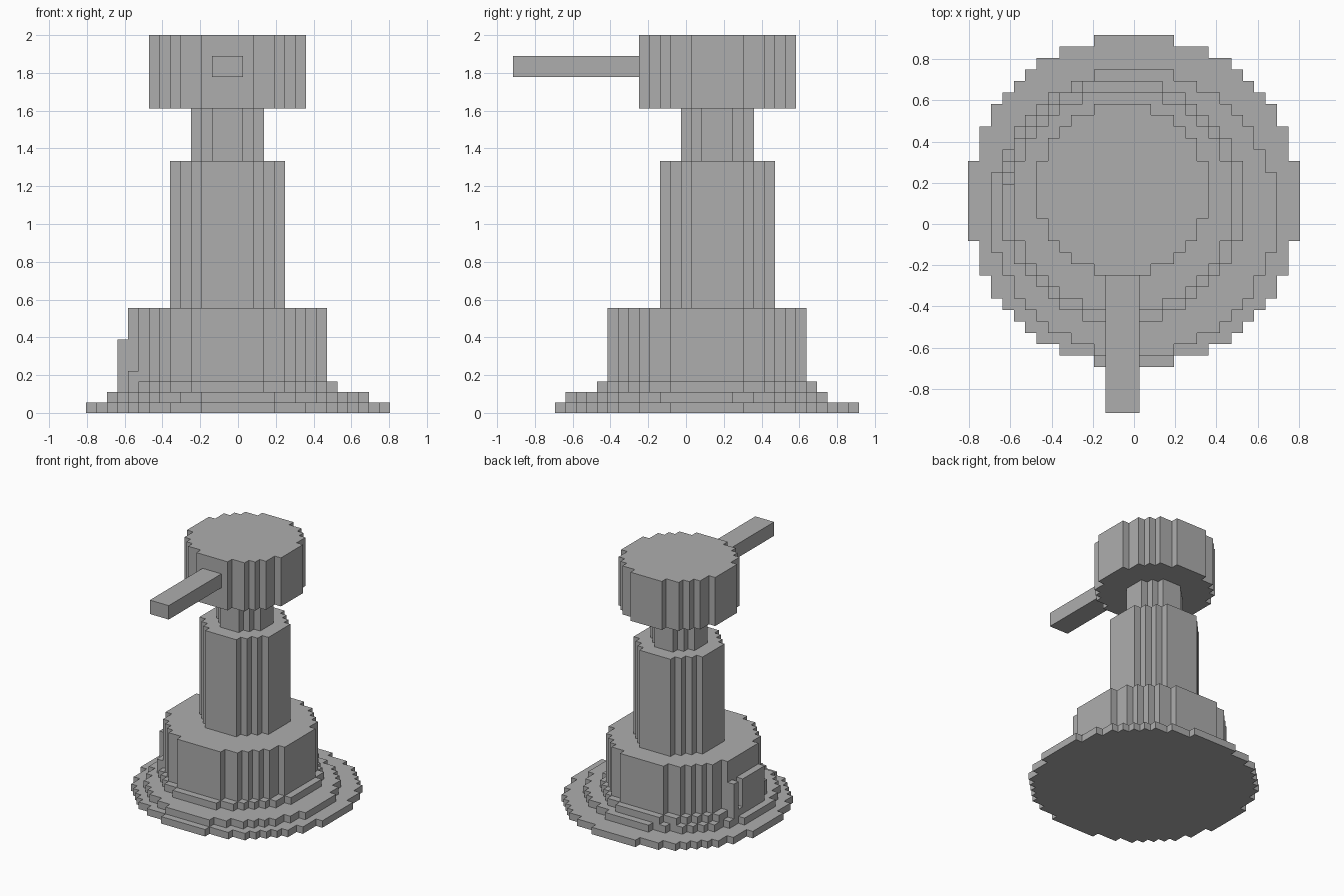
import bpy
import bmesh
import math

UNIT = 1 / 18  # edge of one building block

cube = bpy.data.objects.get("Cube")
if cube:
    bpy.data.objects.remove(cube, do_unlink=True)

grey = bpy.data.materials.new("plain grey")
grey.use_nodes = True
colour = (0.42, 0.42, 0.42, 1)
grey.diffuse_color = colour
grey.node_tree.nodes["Principled BSDF"].inputs["Base Color"].default_value = colour


def prism(name, outline, bottom, top):
    """Extrude a flat outline, measured in blocks, from bottom to top."""
    bm = bmesh.new()
    verts = [bm.verts.new((x * UNIT, y * UNIT, bottom * UNIT)) for x, y in outline]
    face = bm.faces.new(verts)
    side = bmesh.ops.extrude_face_region(bm, geom=[face])["geom"]
    raised = [v for v in side if isinstance(v, bmesh.types.BMVert)]
    bmesh.ops.translate(bm, verts=raised, vec=(0, 0, (top - bottom) * UNIT))
    bmesh.ops.recalc_face_normals(bm, faces=bm.faces)
    mesh = bpy.data.meshes.new(name)
    bm.to_mesh(mesh)
    bm.free()
    mesh.materials.append(grey)
    obj = bpy.data.objects.new(name, mesh)
    bpy.context.collection.objects.link(obj)
    return obj


def box(name, x0, x1, y0, y1, bottom, top):
    return prism(name, [(x0, y0), (x1, y0), (x1, y1), (x0, y1)], bottom, top)


def stepped_disc(name, diameter, cx, cy, bottom, top):
    """Round disc whose rim follows the block grid."""
    radius = diameter / 2
    reach = diameter // 2
    upper = []
    for i in range(-reach, reach + 1):
        half = math.floor(math.sqrt(radius ** 2 - i ** 2)) + 0.5
        if upper and upper[-1][1] == half:
            upper.pop()
        else:
            upper.append((i - 0.5, half))
        upper.append((i + 0.5, half))
    lower = [(x, -y) for x, y in reversed(upper)]
    outline = [(x + cx, y + cy) for x, y in upper + lower]
    return prism(name, outline, bottom, top)


# Stacked round body: name, diameter, centre x, centre y, bottom, top
for part in (
    ("base_plate", 29, 0, 2, 0, 1),
    ("base_step", 25, 0, 1, 1, 2),
    ("drum_foot", 21, -1, 2, 2, 3),
    ("drum", 19, -1, 2, 3, 10),
    ("tower", 11, -1, 3, 10, 24),
    ("neck", 7, -1, 3, 24, 29),
    ("head", 15, -1, 3, 29, 36),
):
    stepped_disc(*part)

# Spout reaching forward from the head
box("spout", -2.5, 0.5, -16.5, -4.5, 32, 34)

# Raised blocks against the drum's right side
box("side_panel", -11.5, -10.5, -1.5, 3.5, 3, 7)
box("side_post", -11.5, -10.5, 4.5, 5.5, 3, 7)
box("side_ledge", -10.5, -9.5, -3.5, -1.5, 3, 4)
